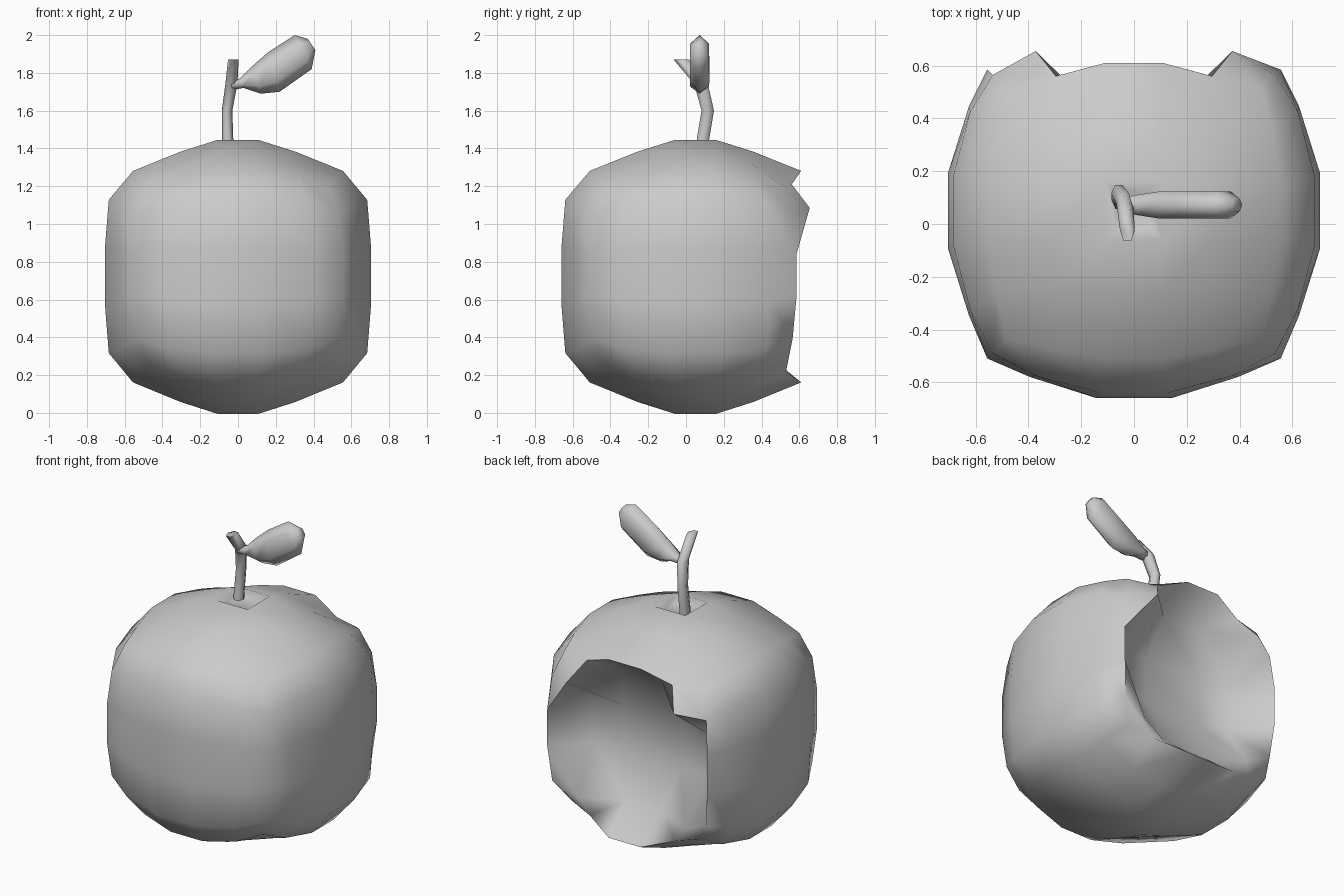
import bpy, bmesh
from math import cos, sin, pi, radians
from mathutils import Vector

if "Cube" in bpy.data.objects:
    bpy.data.objects.remove(bpy.data.objects["Cube"])


def finish(bm, name, angle):
    bmesh.ops.recalc_face_normals(bm, faces=bm.faces)
    mesh = bpy.data.meshes.new(name)
    bm.to_mesh(mesh)
    bm.free()
    obj = bpy.data.objects.new(name, mesh)
    bpy.context.collection.objects.link(obj)
    bpy.ops.object.select_all(action='DESELECT')
    obj.select_set(True)
    bpy.context.view_layer.objects.active = obj
    bpy.ops.object.shade_smooth_by_angle(angle=radians(angle))
    return obj


def loft(name, rings, sides=6):
    """Closed tube through rings given as (centre, u axis, v axis)."""
    bm = bmesh.new()
    loops = []
    for c, u, v in rings:
        c, u, v = Vector(c), Vector(u), Vector(v)
        loops.append([bm.verts.new(c + u * cos(2 * pi * i / sides) + v * sin(2 * pi * i / sides))
                      for i in range(sides)])
    for a, b in zip(loops, loops[1:]):
        for i in range(sides):
            j = (i + 1) % sides
            bm.faces.new((a[i], a[j], b[j], b[i]))
    bm.faces.new(loops[0])
    bm.faces.new(loops[-1])
    return finish(bm, name, 85)


# Fruit body: gridded cube rounded to a squarish ball
bm = bmesh.new()
bmesh.ops.create_cube(bm, size=2)
bmesh.ops.subdivide_edges(bm, edges=bm.edges[:], cuts=4, use_grid_fill=True)
N = 2.85
grid = {}
for v in bm.verts:
    p = v.co.copy()
    grid[tuple(round(c, 1) for c in p)] = v
    ax, ay, az = (abs(c) for c in p)
    q = p / sum(abs(c) ** N for c in p) ** (1 / N)
    # Narrower, sloping crown and base
    if az > 0.9:
        if ax < 0.9 and ay < 0.9:
            q.x *= 0.77
            q.y *= 0.77
            if ax > 0.5 or ay > 0.5:
                q.z *= 0.98
        else:
            q.z *= 0.98
        if min(ax, ay) > 0.5 and min(ax, ay) < 0.9:
            q *= 0.97
    # Straighter flanks up and down, rounder ones around
    else:
        for i, other in ((0, ay), (1, ax)):
            if abs(p[i]) > 0.9 and other < 0.9:
                if other > 0.5 and az < 0.5:
                    q[i] *= 0.95
                elif other < 0.5 and az > 0.5:
                    q[i] *= 1.04
    if ax > 0.9 and ay > 0.9 and p.z < -0.9:
        q *= 0.95
    v.co = (q.x * 0.71, 0.05 + q.y * 0.715, 0.725 + q.z * (0.725 if p.z > 0 else 0.735))
    # Bite pushed into the back
    if p.y > 0.9:
        side, tall = ax > 0.5, az > 0.5
        if ax > 0.9:
            v.co.y -= 0.025
        elif az > 0.9:
            if side:
                v.co = (v.co.x * 0.95, 0.56 if p.z > 0 else 0.53, 1.21 if p.z > 0 else 0.22)
        elif side and tall:
            v.co.y = 0.655 if p.z > 0 else 0.54
            v.co.z -= 0.02
        elif side:
            v.co.y = 0.36
        elif tall:
            v.co.y = 0.42
        else:
            v.co.y = 0.34
            v.co.x *= 1.4

# Crease from the raised upper point down to the bite rim
bmesh.ops.connect_verts(bm, verts=[grid[(0.6, 1.0, 0.6)], grid[(1.0, 1.0, 0.2)]])

# Small hollow under the stem
top = max(bm.faces, key=lambda f: f.calc_center_median().z)
bmesh.ops.inset_region(bm, faces=[top], thickness=0.06)
for v in top.verts:
    v.co.z -= 0.03
finish(bm, "fruit_body", 75)

# Stem: bends, then its tip leans forward
stem = [(-0.055, 0.09, 1.38, 0.03, 0.038), (-0.055, 0.09, 1.45, 0.03, 0.038),
        (-0.058, 0.115, 1.6, 0.028, 0.038), (-0.035, 0.08, 1.74, 0.032, 0.042),
        (-0.025, -0.025, 1.87, 0.028, 0.046)]
loft("stem", [((x, y, z), (rx, 0, 0), (0, ry, 0)) for x, y, z, rx, ry in stem])

# Leaf: upper and lower outline points (x, z) with half thickness
leaf = [(-0.04, 1.76, -0.03, 1.71, 0.03), (0.01, 1.77, 0.03, 1.72, 0.04),
        (0.08, 1.84, 0.12, 1.69, 0.052), (0.16, 1.91, 0.22, 1.70, 0.053),
        (0.30, 2.00, 0.39, 1.82, 0.052), (0.37, 1.98, 0.41, 1.92, 0.025)]
loft("leaf", [(((a + c) / 2, 0.072, (b + d) / 2),
               ((a - c) / 2, 0, (b - d) / 2), (0, t * 1.12, 0))
              for a, b, c, d, t in leaf])
